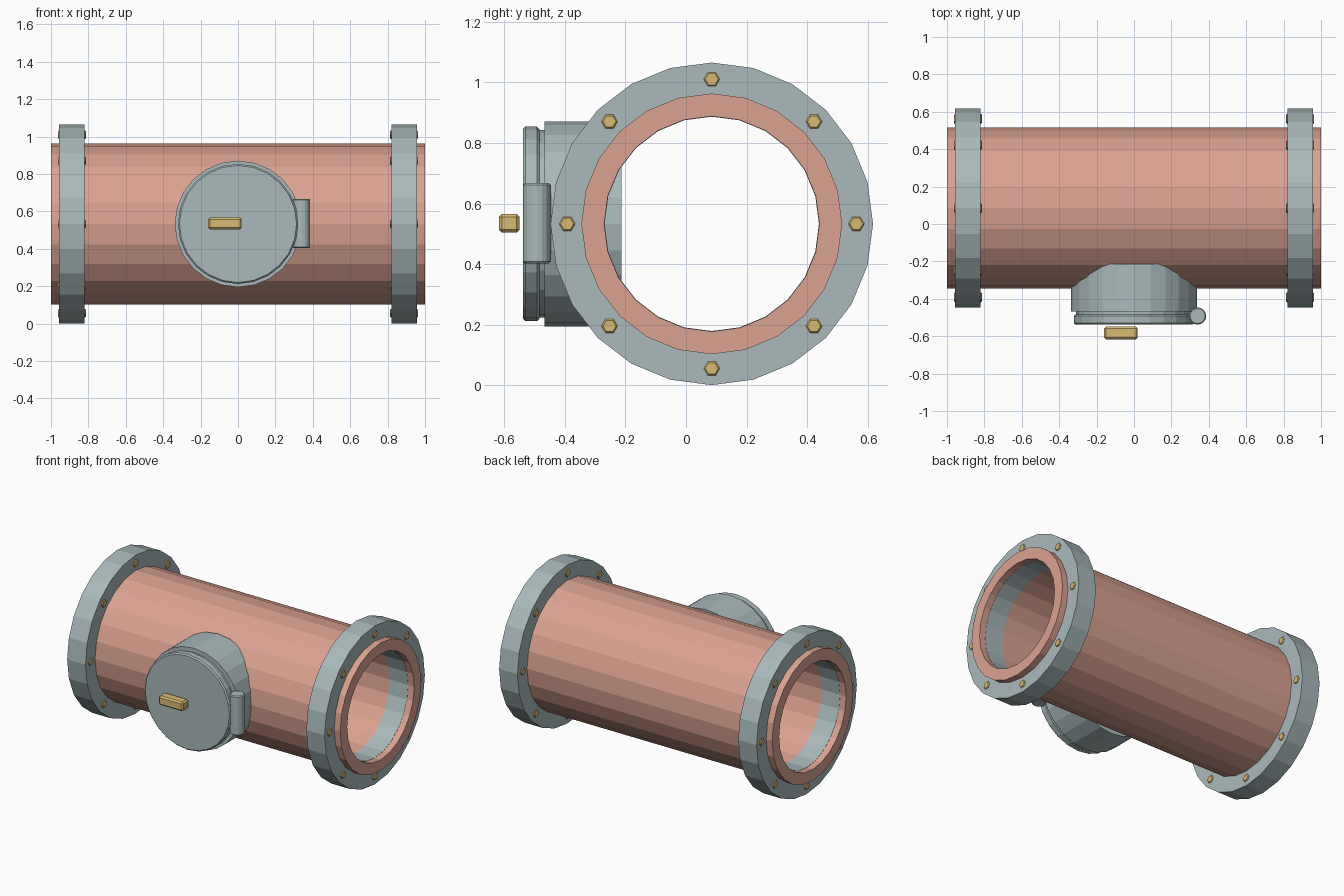
import bpy, bmesh, math
from mathutils import Vector

default_cube = bpy.data.objects.get("Cube")
if default_cube:
    bpy.data.objects.remove(default_cube, do_unlink=True)


def material(name, color):
    mat = bpy.data.materials.new(name)
    mat.use_nodes = True
    rgba = (*color, 1.0)
    mat.diffuse_color = rgba
    mat.node_tree.nodes["Principled BSDF"].inputs["Base Color"].default_value = rgba
    return mat


COPPER = material("copper_pink", (0.71, 0.365, 0.285))
STEEL = material("blue_grey_steel", (0.40, 0.485, 0.495))
BRASS = material("brass", (0.69, 0.49, 0.17))

# Each axis lists the direction of turning axis and the two radial directions
X, Y, Z = Vector((1, 0, 0)), Vector((0, 1, 0)), Vector((0, 0, 1))
FRAMES = {"x": (X, Y, Z), "y": (Y, X, Z), "z": (Z, X, Y)}


def finish(bm, name, mat):
    bmesh.ops.recalc_face_normals(bm, faces=bm.faces)
    mesh = bpy.data.meshes.new(name)
    bm.to_mesh(mesh)
    bm.free()
    mesh.materials.append(mat)
    obj = bpy.data.objects.new(name, mesh)
    bpy.context.collection.objects.link(obj)
    return obj


def turn(name, mat, axis, centre, profile, sides=24, hollow=False):
    """Turn (distance along axis, radius) points; hollow joins the profile into a tube."""
    along, u, v = FRAMES[axis]
    bm = bmesh.new()
    rings = []
    for t, r in profile:
        angles = [math.tau * i / sides for i in range(sides)]
        rings.append([bm.verts.new(Vector(centre) + along * t
                                   + (u * math.cos(a) + v * math.sin(a)) * r)
                      for a in angles])
    pairs = list(zip(rings, rings[1:]))
    if hollow:
        pairs.append((rings[-1], rings[0]))
    else:
        bm.faces.new(rings[0])
        bm.faces.new(rings[-1])
    for a, b in pairs:
        for i in range(sides):
            j = (i + 1) % sides
            bm.faces.new((a[i], a[j], b[j], b[i]))
    return finish(bm, name, mat)


def tube(name, mat, centre, half, inner, outer):
    profile = [(-half, inner), (-half, outer), (half, outer), (half, inner)]
    return turn(name, mat, "x", centre, profile, hollow=True)


def rod(name, mat, axis, centre, half, radius, sides=24, edge=0.0):
    """Solid cylinder with an optional chamfered rim."""
    if edge:
        profile = [(-half, radius - edge), (edge - half, radius),
                   (half - edge, radius), (half, radius - edge)]
    else:
        profile = [(-half, radius), (half, radius)]
    return turn(name, mat, axis, centre, profile, sides)


CY, CZ = 0.085, 0.533   # pipe axis

# Main pipe
tube("pipe", COPPER, (0, CY, CZ), 1.0, 0.355, 0.43)

# Flanges with through bolts at both ends
for side, label in ((1, "left"), (-1, "right")):
    x = side * 0.888
    tube(f"{label}_flange", STEEL, (x, CY, CZ), 0.068, 0.3535, 0.532)
    for i in range(8):
        a = math.tau * i / 8
        spot = (x, CY + 0.477 * math.cos(a), CZ + 0.477 * math.sin(a))
        rod(f"{label}_flange_bolt_{i + 1}", BRASS, "x", spot, 0.075, 0.0265,
            sides=6, edge=0.005)

# Side neck, seal and lid
rod("neck", STEEL, "y", (0, -0.34, CZ), 0.127, 0.338)
rod("seal_ring", STEEL, "y", (0, -0.475, CZ), 0.02, 0.309)
rod("lid", STEEL, "y", (0, -0.511, CZ), 0.027, 0.321, edge=0.008)

# Upright hinge barrel
rod("hinge", STEEL, "z", (0.34, -0.492, CZ + 0.002), 0.132, 0.046, sides=16, edge=0.006)

# Lid handle
bm = bmesh.new()
bmesh.ops.create_cube(bm, size=1.0)
bmesh.ops.scale(bm, verts=bm.verts, vec=(0.18, 0.068, 0.062))
bmesh.ops.translate(bm, verts=bm.verts, vec=(-0.07, -0.583, CZ + 0.002))
handle = finish(bm, "lid_handle", BRASS)
bevel = handle.modifiers.new("soft_edges", "BEVEL")
bevel.width = 0.01
bevel.segments = 1
